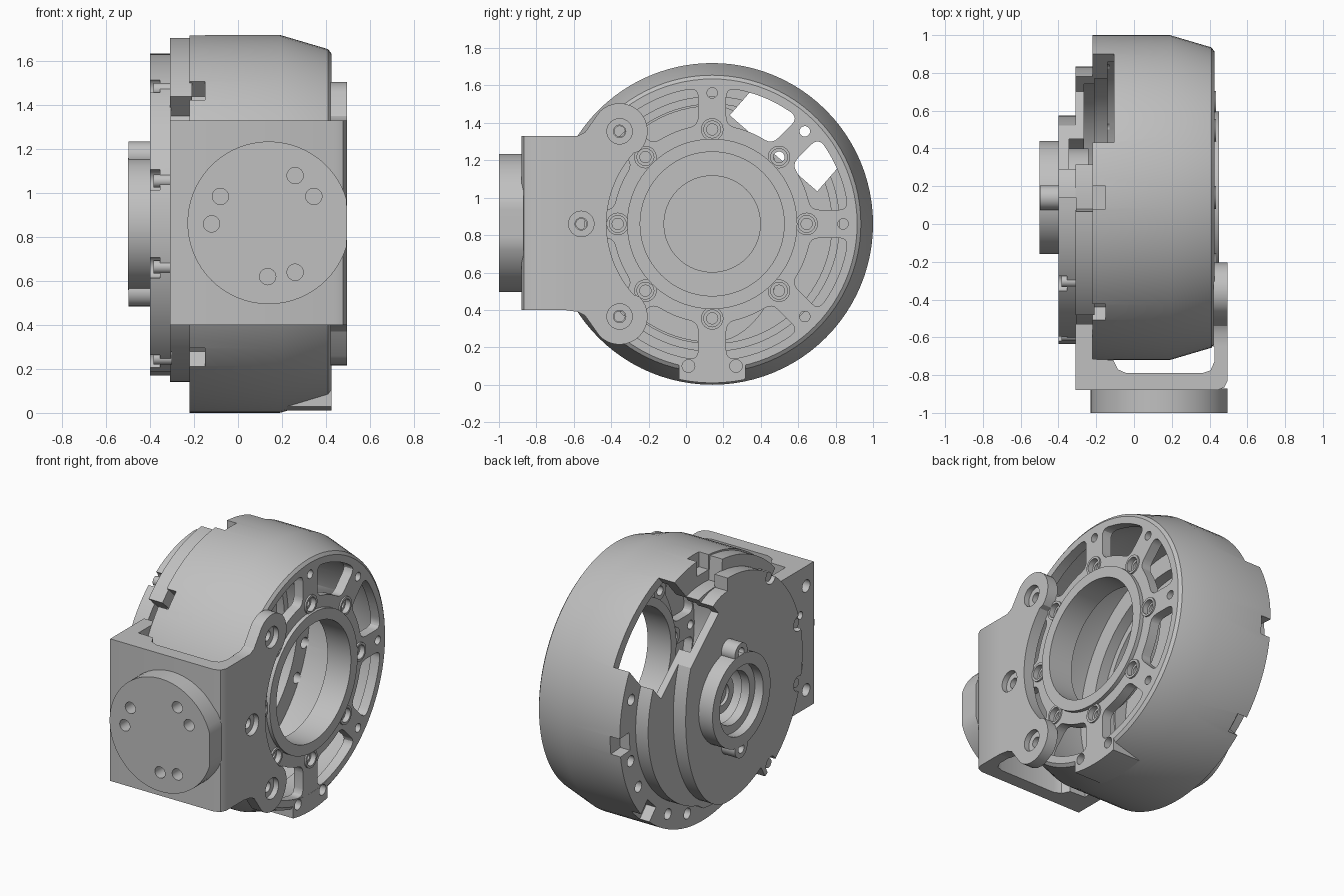
import bpy, bmesh
from math import sin, cos, asin, radians, degrees, pi
from mathutils import Vector

if "Cube" in bpy.data.objects:
    bpy.data.objects.remove(bpy.data.objects["Cube"])

CY, CZ = 0.14, 0.86   # drum axis, running along x
FRONT = 0.495         # outer face of the bracket arm

grey = bpy.data.materials.new("machined grey")
grey.use_nodes = True
grey.diffuse_color = (0.53, 0.53, 0.53, 1)
grey.node_tree.nodes["Principled BSDF"].inputs["Base Color"].default_value = (0.53, 0.53, 0.53, 1)


def polar(a, r):
    """Point (y, z) around the drum axis, angle in degrees from +y."""
    return CY + r * cos(radians(a)), CZ + r * sin(radians(a))


def circle(u, v, r, n=32):
    return [(u + r * cos(2 * pi * i / n), v + r * sin(2 * pi * i / n)) for i in range(n)]


def arc(a0, a1, r, n=24):
    return [polar(a0 + (a1 - a0) * i / n, r) for i in range(n + 1)]


def prism(bm, pts, lo, hi, axis="x"):
    """Extrude an outline along an axis."""
    def at(u, v, w):
        return {"x": (w, u, v), "y": (u, w, v), "z": (u, v, w)}[axis]
    ends = [[bm.verts.new(at(u, v, w)) for u, v in pts] for w in (lo, hi)]
    faces = [bm.faces.new(ends[0]), bm.faces.new(ends[1])]
    for i in range(len(pts)):
        j = (i + 1) % len(pts)
        faces.append(bm.faces.new((ends[0][i], ends[0][j], ends[1][j], ends[1][i])))
    bmesh.ops.recalc_face_normals(bm, faces=faces)


def disc(pts, lo, hi):
    """A new mesh holding one extruded outline."""
    bm = bmesh.new()
    prism(bm, pts, lo, hi)
    return bm


def lathe(bm, profile, n=96, closed=True):
    """Revolve (x, radius) points around the drum axis."""
    rings = []
    for i in range(n):
        rings.append([bm.verts.new((x, *polar(360 * i / n, r))) for x, r in profile])
    count = len(profile) if closed else len(profile) - 1
    for i in range(n):
        a, b = rings[i], rings[(i + 1) % n]
        for j in range(count):
            k = (j + 1) % len(profile)
            bm.faces.new((a[j], a[k], b[k], b[j]))
    bmesh.ops.remove_doubles(bm, verts=bm.verts[:], dist=1e-5)
    bmesh.ops.recalc_face_normals(bm, faces=bm.faces[:])


def radial_box(bm, a, r0, r1, half, x0, x1):
    """Box reaching outwards from the axis at angle a."""
    d = Vector((cos(radians(a)), sin(radians(a))))
    t = Vector((-d.y, d.x)) * half
    c = Vector((CY, CZ))
    prism(bm, [tuple(c + d * r + t * s) for r, s in ((r0, -1), (r1, -1), (r1, 1), (r0, 1))], x0, x1)


def make_object(name, bm):
    mesh = bpy.data.meshes.new(name)
    bm.to_mesh(mesh)
    bm.free()
    ob = bpy.data.objects.new(name, mesh)
    bpy.context.collection.objects.link(ob)
    mesh.materials.append(grey)
    return ob


def finish(name, bm, *cuts):
    """Make the part, subtract each cutter mesh and shade it."""
    ob = make_object(name, bm)
    bpy.ops.object.select_all(action="DESELECT")
    bpy.context.view_layer.objects.active = ob
    ob.select_set(True)
    for cut in cuts:
        tool = make_object("cutter", cut)
        tool.hide_render = True
        mod = ob.modifiers.new("cut", "BOOLEAN")
        mod.operation, mod.solver, mod.object = "DIFFERENCE", "EXACT", tool
        bpy.ops.object.modifier_apply(modifier=mod.name)
        bpy.data.objects.remove(tool)
    bpy.ops.object.shade_smooth_by_angle(angle=radians(28))


def window(mid, r0=0.53, r1=0.73, spoke=0.075, fillet=0.05):
    """Rounded opening between two spokes."""
    def corner(a, b, c):
        a, b, c = Vector(a), Vector(b), Vector(c)
        return [tuple(a * (1 - t) ** 2 + b * 2 * t * (1 - t) + c * t * t) for t in (0, .25, .5, .75, 1)]

    def side(r):
        return 22.5 - degrees(asin(spoke / r))
    pts = []
    for r, inner, s in ((r1, r1 - fillet, 1), (r0, r0 + fillet, -1)):
        trim = side(r) - degrees(fillet / r)
        pts += corner(polar(mid - s * side(inner), inner), polar(mid - s * side(r), r), polar(mid - s * trim, r))
        pts += arc(mid - s * trim, mid + s * trim, r, 8)[1:-1]
        pts += corner(polar(mid + s * trim, r), polar(mid + s * side(r), r), polar(mid + s * side(inner), inner))
    return pts


def slot():
    """Open gap in the rear upper rim, shared by drum and cover."""
    bm = bmesh.new()
    radial_box(bm, 49, 0.5, 1.1, 0.31, -0.6, -0.105)
    return bm


# Drum: tapered shell, front web, short hub ring and rear flange
PAD_HOLES = [(CY + s * .127, .1) for s in (-1, 1)]
drum = bmesh.new()
lathe(drum, [(-.22, .86), (.19, .86), (.41, .795), (.425, .775), (.425, .455), (.45, .455),
             (.45, .385), (.28, .385), (.28, .44), (.36, .44), (.36, .74), (.17, .8),
             (-.14, .8), (-.14, .68), (-.22, .68)])
openings = bmesh.new()
for k in range(8):
    prism(openings, window(45 * k + 22.5), .3, .5)
    prism(openings, circle(*polar(45 * k, .505), .05), .3, .5)
    if k != 6:
        prism(openings, circle(*polar(45 * k, .7), .028, 20), .3, .5)
for y, z in PAD_HOLES:
    prism(openings, circle(y, z, .034, 20), .36, .5)
notches = bmesh.new()
for a in (90, 135, 225, -4, -46):
    radial_box(notches, a, .76, .95, .06, -.3, -.15)
for a in (16, -14, -30, -62, -78, 110):
    prism(notches, circle(*polar(a, .77), .035, 20), -.3, -.13)
finish("drum_housing", drum, openings, notches, slot())

# Screw bosses around the hub ring
for k in range(8):
    y, z = polar(45 * k, .505)
    finish("hub_screw_boss", disc(circle(y, z, .06), .34, .435),
           disc(circle(y, z, .03, 20), .3, .5), disc(circle(y, z, .045), .40, .5))

# Flat pad at the bottom of the front face
pad_holes = bmesh.new()
for y, z in PAD_HOLES:
    prism(pad_holes, circle(y, z, .034, 20), .36, .5)
finish("bottom_pad", disc(arc(258, 282, .85, 12) + arc(284, 256, .735, 12), .2, .426), pad_holes)

# Bracket: wrap-around wall open at top and bottom
wall = bmesh.new()
prism(wall, [(-.31, -.53), (-.31, -.88), (.44, -.88), (.478, -.865), (FRONT, -.83), (FRONT, -.65),
             (.425, -.65), (.425, -.73), (.405, -.775), (.36, -.79), (-.04, -.79),
             (-.085, -.77), (-.11, -.72), (-.22, -.715), (-.22, -.53)], .4, 1.33, "z")
wall_holes = bmesh.new()
for s in (-1, 1):
    prism(wall_holes, circle(-.8, CZ + s * .34, .04), -.4, -.22)
    prism(wall_holes, circle(-.74, CZ + s * .17, .025), -.4, -.25)
finish("bracket_wall", wall, wall_holes)

# Bracket: front arm with two round lugs
LUG_Y, LUG_Z, LUG_R = -.355, .495, .15
upper = [(-.58, CZ + .47), (-.54, CZ + .49)]
for i in range(17):
    a = radians(135 - 180 * i / 16)
    upper.append((LUG_Y + LUG_R * cos(a), CZ + LUG_Z + LUG_R * sin(a)))
lower = [(y, 2 * CZ - z) for y, z in reversed(upper)]
arm = disc([(-.65, CZ + .47)] + upper + arc(138, 222, .565) + lower + [(-.65, CZ - .46)], .42, FRONT)
arm_bores, arm_sinks = bmesh.new(), bmesh.new()
for y, z in ((LUG_Y, CZ + LUG_Z), (LUG_Y, CZ - LUG_Z), (-.56, CZ)):
    prism(arm_bores, circle(y, z, .033), .4, .6)
    prism(arm_sinks, circle(y, z, .068), .46, .6)
finish("bracket_arm", arm, arm_bores, arm_sinks)

# Round mounting boss with six holes, trimmed flush with the arm
boss, boss_holes = bmesh.new(), bmesh.new()
prism(boss, [(min(x, FRONT), z) for x, z in circle(.14, .865, .37, 64)], -1, -.87, "y")
for x, z in ((.26, 1.08), (.345, .985), (-.08, .985), (-.12, .86), (.135, .62), (.26, .64)):
    prism(boss_holes, circle(x, z, .037), -1.1, -.9, "y")
finish("mounting_boss", boss, boss_holes)


def narrowed(pts):
    """Flatten the half of an outline that faces the back."""
    return [(CY + (y - CY) * (.63 if y > CY else 1), z) for y, z in pts]


def hollow():
    """Deep space inside the cover, leaving a thin outer wall."""
    return disc(narrowed(circle(CY, CZ, .63, 96)), -.345, -.1)


def bore():
    return disc(circle(CY, CZ, .19, 48), -.6, -.27)


# Rear cover: hollow base with a raised band at the upper front
base = disc(arc(95, 137, .85) + arc(137, 280, .72, 36) + arc(285, 455, .695, 44), -.31, -.21)
finish("cover_base", base, disc(circle(CY, CZ, .64, 96), -.265, -.1), hollow(), slot())

# Rear cover: thick outer plate, narrower towards the back, with screw recesses
SCREWS = (126, 165, 195, 234)
recesses = bmesh.new()
for a in SCREWS:
    prism(recesses, circle(*polar(a, .76), .05), -.5, -.355)
outline = arc(90, 240, .775, 48) + arc(240, 450, .69, 48)
finish("cover_plate", disc(narrowed(outline), -.4, -.305), bore(), recesses, hollow(), slot())
for a in SCREWS:
    finish("cover_screw", disc(circle(*polar(a, .755), .03), -.385, -.3))

# Bearing housing closing the hub bore inside the cover
finish("bearing_housing", disc(circle(CY, CZ, .26, 64), -.37, -.24), bore())

# Output hub with stepped bore and two ears
hub = bmesh.new()
lathe(hub, [(-.5, .3), (-.5, .225), (-.44, .225), (-.44, .17), (-.38, .17), (-.38, .19),
            (-.39, .3)], 64)
finish("output_hub", hub)
shaft = bmesh.new()
lathe(shaft, [(-.26, 0), (-.26, .12), (-.36, .12), (-.36, .07), (-.34, .07), (-.34, 0)], 48, False)
finish("shaft_end", shaft)
for s in (-1, 1):
    finish("hub_ear", disc(circle(CY, CZ + s * .31, .065), -.498, -.39),
           disc(circle(CY, CZ + s * .315, .03), -.6, -.43), disc(circle(CY, CZ, .27, 48), -.6, -.3))
